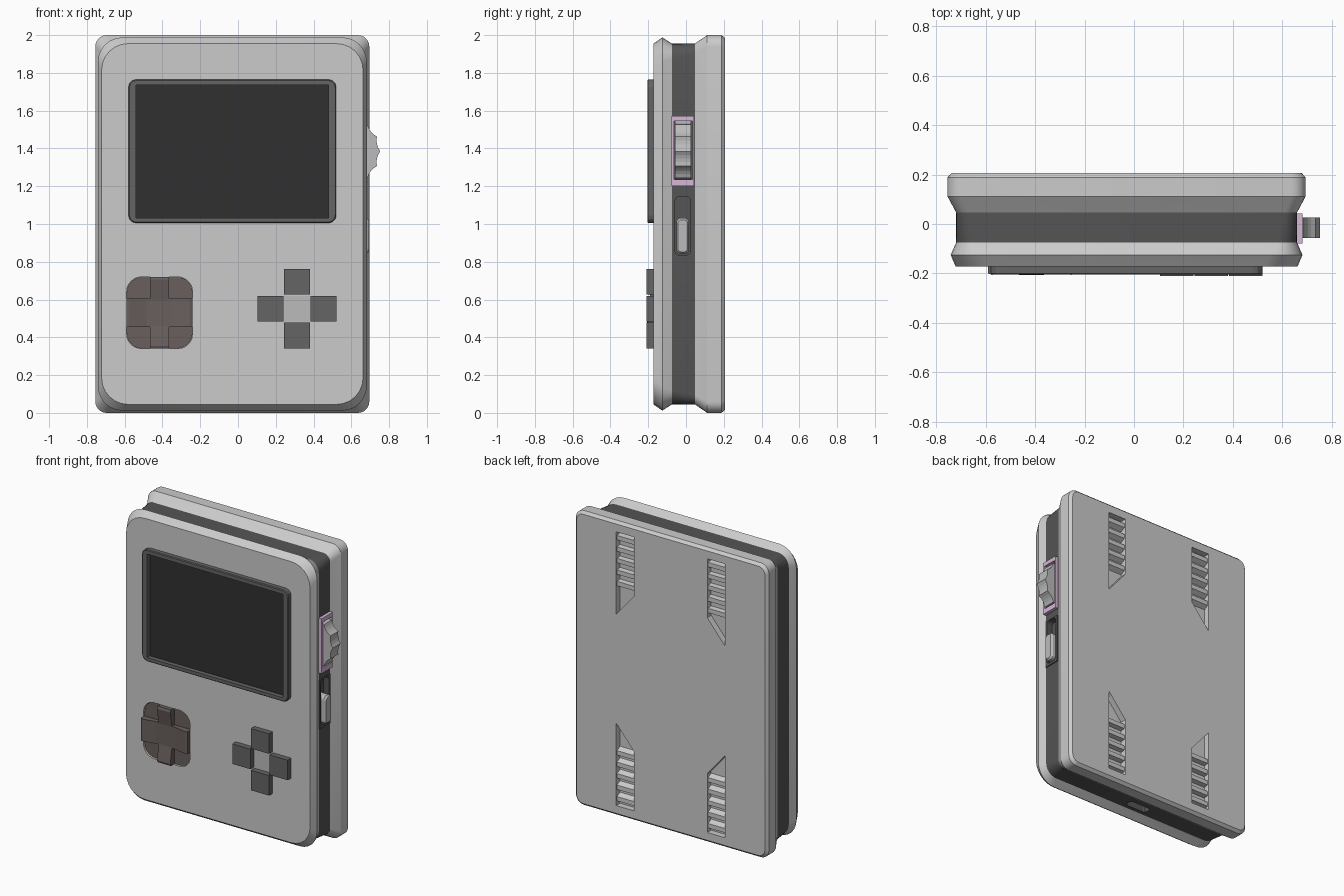
import bpy, bmesh, math

if "Cube" in bpy.data.objects:
    bpy.data.objects.remove(bpy.data.objects["Cube"])

CX = -0.03  # centre line of the case


def material(name, r, g, b):
    m = bpy.data.materials.new(name)
    m.diffuse_color = (r, g, b, 1)
    m.use_nodes = True
    m.node_tree.nodes["Principled BSDF"].inputs["Base Color"].default_value = m.diffuse_color
    return m


DARK = material("dark_grey", 0.09, 0.09, 0.09)
BLACK = material("screen_dark", 0.03, 0.03, 0.03)
MID = material("mid_grey", 0.13, 0.13, 0.13)
LIGHT = material("light_grey", 0.5, 0.5, 0.5)
BROWN = material("warm_grey", 0.14, 0.115, 0.11)
PINK = material("pale_pink", 0.68, 0.48, 0.68)


def place(axis, u, v, d):
    return {'x': (d, u, v), 'y': (u, d, v), 'z': (u, v, d)}[axis]


def loft(name, axis, rings, mat=None):
    """Closed solid through outlines [(depth, [(u, v), ...]), ...]."""
    bm = bmesh.new()
    loops = [[bm.verts.new(place(axis, u, v, d)) for u, v in pts] for d, pts in rings]
    for a, b in zip(loops, loops[1:]):
        for i in range(len(a)):
            j = (i + 1) % len(a)
            bm.faces.new((a[i], a[j], b[j], b[i]))
    bm.faces.new(loops[0])
    bm.faces.new(loops[-1])
    bmesh.ops.recalc_face_normals(bm, faces=bm.faces)
    me = bpy.data.meshes.new(name)
    bm.to_mesh(me)
    bm.free()
    ob = bpy.data.objects.new(name, me)
    bpy.context.collection.objects.link(ob)
    if mat:
        me.materials.append(mat)
    return ob


def prism(name, axis, pts, a, b, mat=None):
    return loft(name, axis, [(a, pts), (b, pts)], mat)


def rounded(cu, cv, hu, hv, r, n=6):
    pts = []
    for k, (su, sv) in enumerate(((1, 1), (-1, 1), (-1, -1), (1, -1))):
        for i in range(n + 1):
            t = math.pi / 2 * (k + i / n)
            pts.append((cu + su * (hu - r) + r * math.cos(t), cv + sv * (hv - r) + r * math.sin(t)))
    return pts


def rect(u0, u1, v0, v1):
    return [(u0, v0), (u1, v0), (u1, v1), (u0, v1)]


def cut(target, cutter):
    m = target.modifiers.new("cut", 'BOOLEAN')
    m.operation, m.solver, m.object = 'DIFFERENCE', 'EXACT', cutter
    bpy.context.view_layer.objects.active = target
    bpy.ops.object.modifier_apply(modifier=m.name)
    bpy.data.objects.remove(cutter)


def case_ring(y, hw, hz, r):
    return (y, rounded(CX, 1.0, hw, hz, r))


# Case: front shell, recessed dark band, back shell
front = loft("front_shell", 'y', [case_ring(-0.172, 0.692, 0.955, 0.14), case_ring(-0.125, 0.712, 0.988, 0.13),
                                  case_ring(-0.075, 0.69, 0.955, 0.08)])
band = loft("middle_band", 'y', [case_ring(-0.075, 0.69, 0.955, 0.08), case_ring(0.047, 0.69, 0.955, 0.05)], DARK)
back = loft("back_shell", 'y', [case_ring(0.047, 0.69, 0.955, 0.05), case_ring(0.112, 0.725, 1.0, 0.06),
                                case_ring(0.188, 0.725, 1.0, 0.06), case_ring(0.207, 0.708, 0.983, 0.05)])

# Screen: raised bezel with a recessed panel
bezel = loft("screen_bezel", 'y', [(-0.165, rounded(CX, 1.385, 0.55, 0.38, 0.04, 3)),
                                   (-0.2, rounded(CX, 1.385, 0.55, 0.38, 0.04, 3)),
                                   (-0.205, rounded(CX, 1.385, 0.545, 0.375, 0.038, 3))], MID)
cut(bezel, prism("bezel_cutter", 'y', rect(-0.54, 0.48, 1.032, 1.735), -0.3, -0.1))
prism("screen_panel", 'y', rect(-0.54, 0.48, 1.032, 1.735), -0.175, -0.165, BLACK)

# Direction pad: dished bars crossing over a sunken pad
PX, PZ = -0.415, 0.53
cut(front, prism("pad_cutter", 'y', rounded(PX, PZ, 0.175, 0.19, 0.08), -0.3, -0.15))
prism("pad_base", 'y', rounded(PX, PZ, 0.174, 0.189, 0.08), -0.16, -0.145, BROWN)


def dished(h):
    return [(-h, -0.15), (-h, -0.2), (-h + 0.015, -0.206), (-0.07, -0.188), (0.07, -0.188),
            (h - 0.015, -0.206), (h, -0.2), (h, -0.15)]


prism("pad_horizontal_bar", 'z', [(PX + u, y) for u, y in dished(0.175)], PZ - 0.075, PZ + 0.075, BROWN)
prism("pad_vertical_bar", 'x', [(y, PZ + u) for u, y in dished(0.19)], PX - 0.05, PX + 0.05, BROWN)

# Four plain action buttons around a centre plate
BX, BZ = 0.3125, 0.552
for name, du, dv in (("top", 0, 1), ("bottom", 0, -1), ("left", -1, 0), ("right", 1, 0)):
    u, v, h = BX + du * 0.14, BZ + dv * 0.142, 0.068
    prism("button_" + name, 'y', rect(u - h, u + h, v - h, v + h), -0.165, -0.21, MID)
prism("button_centre_plate", 'y', rect(BX - 0.068, BX + 0.068, BZ - 0.068, BZ + 0.068), -0.165, -0.174, LIGHT)

# Scroll wheel in a pink surround on the right side
cut(band, prism("wheel_cutter", 'x', rect(-0.064, 0.034, 1.235, 1.545), 0.56, 0.9))
surround = prism("wheel_surround", 'x', rect(-0.078, 0.042, 1.2, 1.573), 0.64, 0.682, PINK)
cut(surround, prism("surround_cutter", 'x', rect(-0.064, 0.034, 1.235, 1.545), 0.5, 0.9))
wheel = []
for i in range(14 * 4):
    a = math.tau * i / 56
    r = (0.18, 0.17, 0.167, 0.17)[i % 4]
    wheel.append((0.573 + r * math.cos(a), 1.385 + r * math.sin(a)))
prism("scroll_wheel", 'y', wheel, -0.057, 0.027, LIGHT)

# Slide switch in its slot
plate = prism("switch_plate", 'x', rect(-0.074, 0.04, 0.818, 1.15), 0.63, 0.667, DARK)
cut(plate, prism("plate_cutter", 'x', rounded(-0.017, 0.99, 0.042, 0.155, 0.025, 3), 0.5, 0.9))
cut(band, prism("slot_cutter", 'x', rounded(-0.017, 0.99, 0.042, 0.155, 0.025, 3), 0.625, 0.9))
loft("switch_slider", 'x', [(0.61, rounded(-0.017, 0.937, 0.034, 0.095, 0.025, 4)),
                            (0.68, rounded(-0.017, 0.937, 0.034, 0.095, 0.025, 4)),
                            (0.693, rounded(-0.017, 0.937, 0.026, 0.085, 0.02, 4))], LIGHT)

# Charging port underneath
cut(band, prism("port_cutter", 'z', rounded(CX - 0.02, -0.02, 0.08, 0.028, 0.015, 2), -0.1, 0.12))

# Four ribbed grip recesses in the back, pointed towards the middle
for sx in (-1, 1):
    for sz in (-1, 1):
        def at(u, v):
            return (CX + sx * u, 1 + sz * v)
        cut(back, prism("grip_cutter", 'y', [at(0.275, 0.93), at(0.41, 0.93), at(0.41, 0.37), at(0.275, 0.53)],
                        0.165, 0.3))
        for i in range(5):
            v = 0.56 + i * 0.078
            x0, x1 = at(0.275, 0)[0], at(0.41, 0)[0]
            prof = [(0.16, 1 + sz * (v - 0.02)), (0.198, 1 + sz * v),
                    (0.198, 1 + sz * (v + 0.03)), (0.16, 1 + sz * (v + 0.035))]
            prism("grip_rib", 'x', prof, x0, x1)

# Smooth the rounded case corners, keep the chamfers crisp
bpy.ops.object.select_all(action='DESELECT')
for ob in (front, band, back):
    ob.select_set(True)
bpy.context.view_layer.objects.active = back
bpy.ops.object.shade_smooth_by_angle(angle=math.radians(20))
